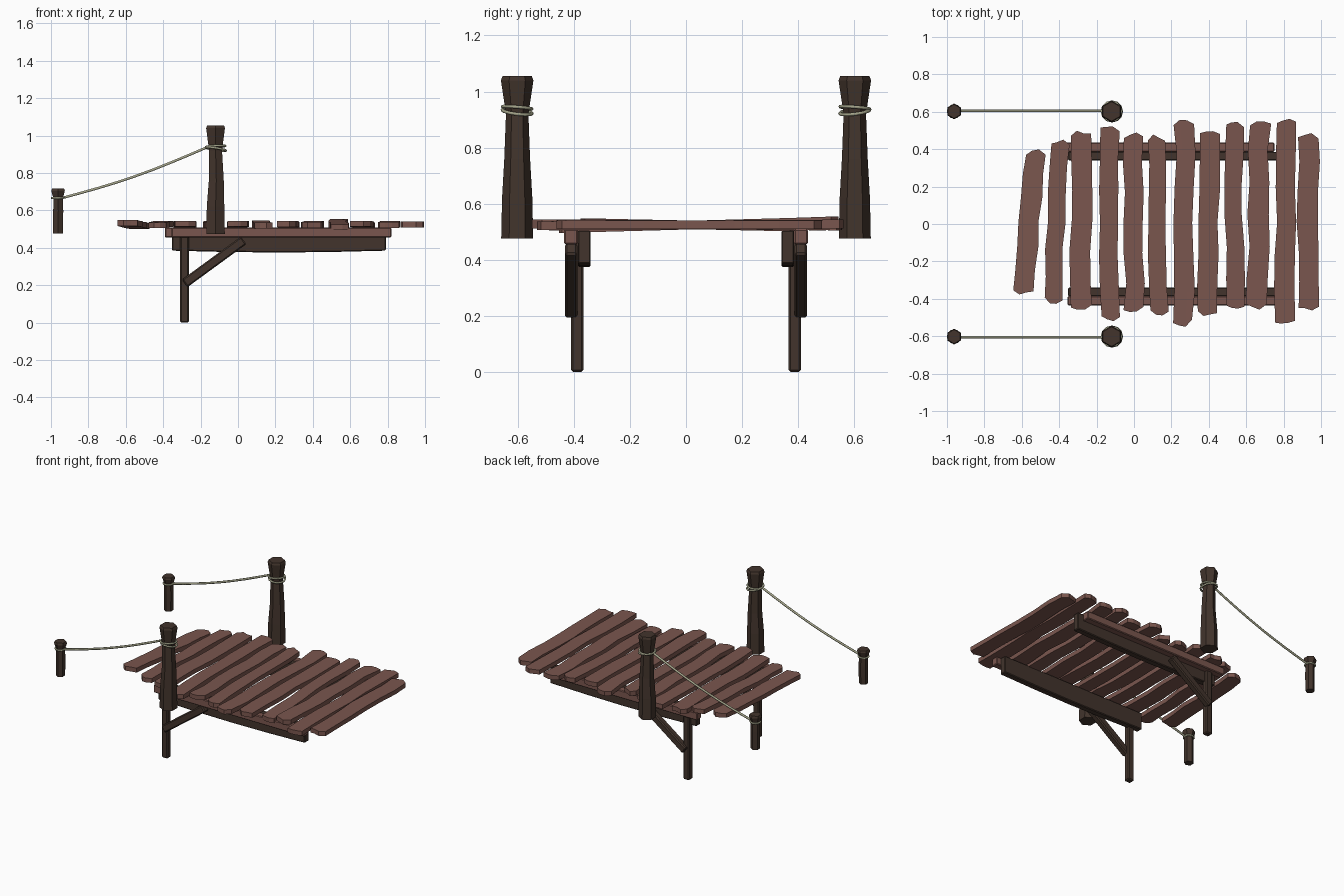
import bpy, bmesh, math, random
from mathutils import Vector

if "Cube" in bpy.data.objects:
    bpy.data.objects.remove(bpy.data.objects["Cube"])

random.seed(7)


def material(name, rgb):
    m = bpy.data.materials.new(name)
    lin = [((c / 255 + 0.055) / 1.055) ** 2.4 for c in rgb]
    m.diffuse_color = (*lin, 1)
    m.use_nodes = True
    m.node_tree.nodes["Principled BSDF"].inputs["Base Color"].default_value = m.diffuse_color
    return m


RED = material("reddish plank wood", (122, 86, 78))
DARK = material("dark post wood", (66, 52, 44))
ROPE = material("pale rope", (164, 164, 138))


def finish(name, bm, mat, bevel=0.0):
    bmesh.ops.recalc_face_normals(bm, faces=bm.faces)
    me = bpy.data.meshes.new(name)
    bm.to_mesh(me)
    bm.free()
    me.materials.append(mat)
    ob = bpy.data.objects.new(name, me)
    bpy.context.collection.objects.link(ob)
    if bevel:
        b = ob.modifiers.new("chamfer", 'BEVEL')
        b.width, b.segments = bevel, 1
    return ob


def plank(name, xb, xf, yb, yf, width, tilt):
    """Crooked board along y with ragged ends."""
    rows = 7
    cols = (-0.5, -0.2, 0.15, 0.5)
    bm = bmesh.new()
    ends = {r: [(0.018 if c in (0, 3) else 0) + random.uniform(0, 0.022) for c in range(4)]
            for r in (0, rows - 1)}
    grid = {}
    for r in range(rows):
        t = r / (rows - 1)
        bend = random.uniform(-0.009, 0.009)
        w = width * random.uniform(0.9, 1.0)
        for c, u in enumerate(cols):
            y = yf + (yb - yf) * t
            if r == 0:
                y += ends[r][c]
            elif r == rows - 1:
                y -= ends[r][c]
            x = xf + (xb - xf) * t + bend + u * w
            z = 0.54 + tilt * (2 * t - 1)
            for layer, dz in enumerate((0, -0.031)):
                grid[r, c, layer] = bm.verts.new((x, y, z + dz))
    for r in range(rows - 1):
        for c in range(3):
            for k in (0, 1):
                bm.faces.new([grid[r, c, k], grid[r, c + 1, k],
                              grid[r + 1, c + 1, k], grid[r + 1, c, k]])
        for c in (0, 3):
            bm.faces.new([grid[r, c, 0], grid[r + 1, c, 0], grid[r + 1, c, 1], grid[r, c, 1]])
    for r in (0, rows - 1):
        for c in range(3):
            bm.faces.new([grid[r, c, 0], grid[r, c + 1, 0], grid[r, c + 1, 1], grid[r, c, 1]])
    return finish(name, bm, RED)


def box(name, x0, x1, y0, y1, z0, z1, mat, bevel=0.005, sag=0.0):
    bm = bmesh.new()
    bmesh.ops.create_cube(bm, size=1)
    for v in bm.verts:
        v.co = ((x0 + x1) / 2 + v.co.x * (x1 - x0),
                (y0 + y1) / 2 + v.co.y * (y1 - y0),
                (z0 + z1) / 2 + v.co.z * (z1 - z0))
    if sag:
        long_edges = [e for e in bm.edges if abs(e.verts[0].co.x - e.verts[1].co.x) > 0.1]
        bmesh.ops.subdivide_edges(bm, edges=long_edges, cuts=3, use_grid_fill=True)
        for v in bm.verts:
            if v.co.z < (z0 + z1) / 2:
                v.co.z -= sag * math.sin(math.pi * (v.co.x - x0) / (x1 - x0))
    return finish(name, bm, mat, bevel)


def post(name, x, y, profile):
    """Hexagonal post from (radius, z, x shift) rings."""
    bm = bmesh.new()
    rings = [[bm.verts.new((x + dx + r * math.sin(i * math.pi / 3),
                            y + r * math.cos(i * math.pi / 3), z)) for i in range(6)]
             for r, z, dx in profile]
    for a, b in zip(rings, rings[1:]):
        for i in range(6):
            j = (i + 1) % 6
            bm.faces.new([a[i], a[j], b[j], b[i]])
    bm.faces.new(rings[0])
    bm.faces.new(rings[-1])
    return finish(name, bm, DARK)


def rope(name, pts, radius, cyclic=False):
    cu = bpy.data.curves.new(name, 'CURVE')
    cu.dimensions = '3D'
    cu.bevel_depth, cu.bevel_resolution = radius, 1
    sp = cu.splines.new('POLY')
    sp.points.add(len(pts) - 1)
    for p, co in zip(sp.points, pts):
        p.co = (*co, 1)
    sp.use_cyclic_u = cyclic
    cu.materials.append(ROPE)
    ob = bpy.data.objects.new(name, cu)
    bpy.context.collection.objects.link(ob)
    return ob


def coil(name, x, y, z, r, tx, ty, thick):
    pts = []
    for i in range(12):
        a = i * math.pi / 6
        c, s = r * math.cos(a), r * math.sin(a)
        pts.append((x + c, y + s, z + c * tx + s * ty))
    rope(name, pts, thick, True)


# deck planks: x back, x front, y back, y front, width, tilt
PLANKS = [
    (-.533, -.583, .40, -.38, .115, -.008), (-.398, -.433, .455, -.43, .10, .004),
    (-.285, -.28, .505, -.47, .115, -.004), (-.126, -.13, .535, -.53, .105, .003),
    (.0, .0, .495, -.48, .108, -.004), (.13, .13, .48, -.50, .10, .005),
    (.275, .262, .56, -.55, .11, -.003), (.40, .397, .515, -.495, .11, .003),
    (.535, .535, .55, -.46, .10, .014), (.67, .66, .565, -.46, .115, -.004),
    (.82, .80, .565, -.55, .11, .003), (.935, .935, .495, -.47, .115, 0),
]
for i, p in enumerate(PLANKS):
    plank(f"deck_plank_{i + 1}", *p)

for s, side in ((-1, "front"), (1, "back")):
    def span(a, b):
        return sorted((s * a, s * b))

    # supports under the deck
    box(f"{side}_rail", -.355 if s < 0 else -.39, .82 if s < 0 else .75,
        *span(.385, .435), .455, .509, RED)
    box(f"{side}_beam", -.352, .79, *span(.34, .386), .385, .505, DARK, sag=.01)
    box(f"{side}_leg", -.31, -.263, *span(.366, .41), 0, .50, DARK, .007)
    a, b = Vector((-.285, 0, .21)), Vector((.03, 0, .44))
    L = (b - a).length
    br = box(f"{side}_brace", -L / 2, L / 2, -.0225, .0225, -.025, .025, DARK, .007)
    br.location = ((a.x + b.x) / 2, s * .409, (a.z + b.z) / 2)
    br.rotation_euler.y = -math.atan2(b.z - a.z, b.x - a.x)

    # tall and short mooring posts
    y = s * .602
    post(f"{side}_tall_post", -.12, y,
         [(.057, .475, 0), (.054, .62, 0), (.046, .76, .004), (.040, .92, 0),
          (.058, 1.04, 0), (.052, 1.055, 0)])
    post(f"{side}_short_post", -.962, y,
         [(.030, .478, 0), (.031, .60, .001), (.029, .665, 0), (.042, .705, 0), (.037, .718, 0)])

    # rope windings and hanging rope
    coil(f"{side}_tall_coil_upper", -.12, y, .942, .052, .06, -.08, .0065)
    coil(f"{side}_tall_coil_lower", -.118, y, .928, .053, -.16, .12 * s, .0065)
    coil(f"{side}_short_coil", -.962, y, .667, .033, .03, 0, .006)
    pts = []
    for i in range(9):
        t = i / 8
        pts.append((-.935 + .765 * t, y + s * .003,
                    .668 + .268 * t - .02 * math.sin(math.pi * t)))
    rope(f"{side}_hanging_rope", pts, .0075)
